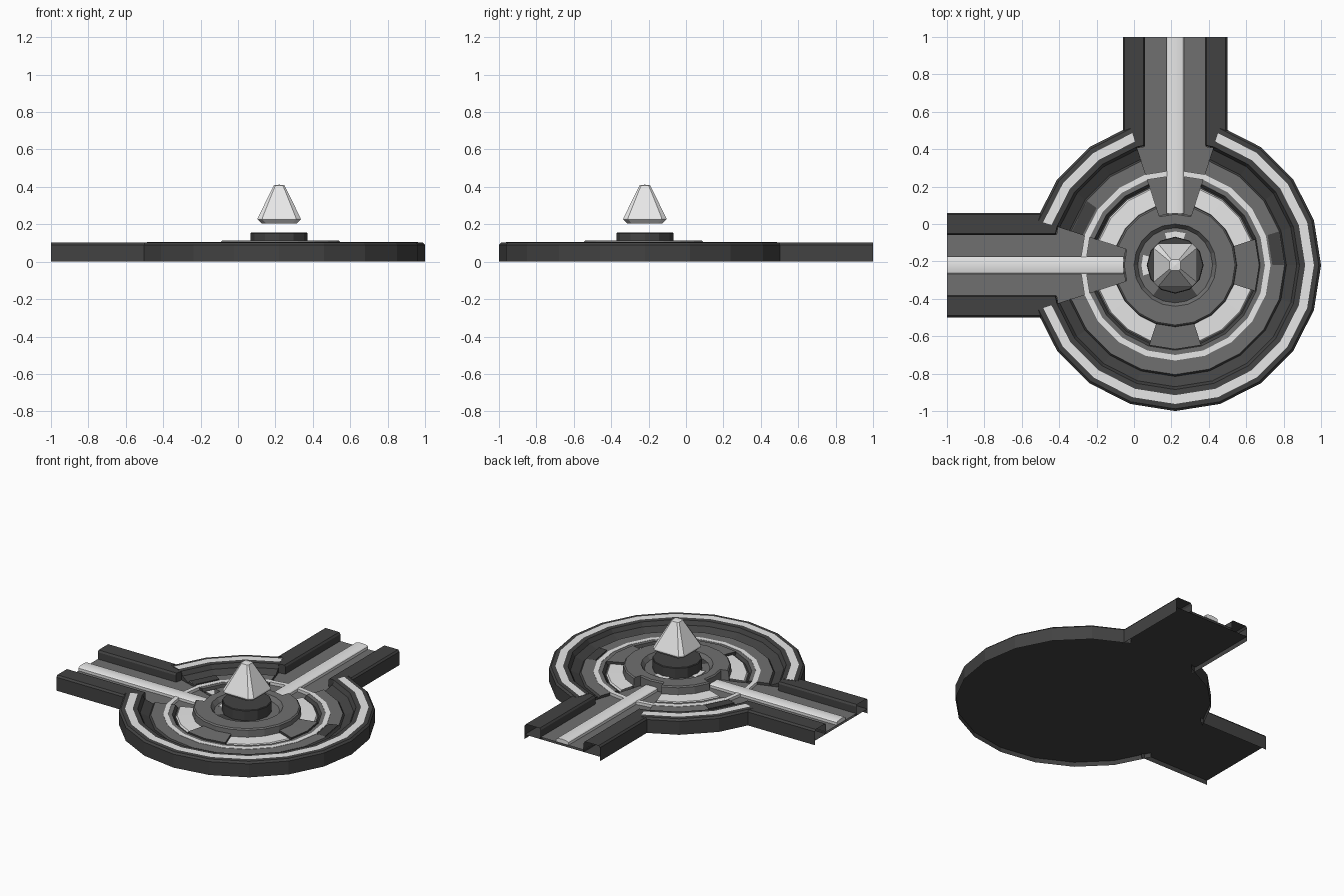
import bpy, bmesh, math

if "Cube" in bpy.data.objects:
    bpy.data.objects.remove(bpy.data.objects["Cube"])

CX, CY = 0.22, -0.22          # centre of the round plaza
SIDES = 20


def material(name, v):
    m = bpy.data.materials.new(name)
    m.diffuse_color = (v, v, v, 1)
    m.use_nodes = True
    m.node_tree.nodes["Principled BSDF"].inputs["Base Color"].default_value = m.diffuse_color
    return m


DARK, GREY, LIGHT = 0, 1, 2
MATS = [material("dark_metal", 0.055), material("mid_grey", 0.16),
        material("pale_light", 0.8)]


def finish(name, bm, rot=0.0):
    bmesh.ops.remove_doubles(bm, verts=bm.verts, dist=0.0001)
    me = bpy.data.meshes.new(name)
    bm.to_mesh(me)
    bm.free()
    ob = bpy.data.objects.new(name, me)
    for m in MATS:
        me.materials.append(m)
    ob.location = (CX, CY, 0)
    ob.rotation_euler[2] = rot
    bpy.context.collection.objects.link(ob)
    return ob


def face(bm, pts, mat):
    f = bm.faces.new([bm.verts.new(p) for p in pts])
    f.material_index = mat
    return f


def polar(r, z, a):
    return (r * math.cos(a), r * math.sin(a), z)


def revolve(name, profile, mats, segs=range(SIDES), cap=None, cap_mat=DARK,
            sides=SIDES):
    """Sweep an outside-to-inside profile over the chosen segments;
    cap closes the open ends of each run of segments."""
    bm = bmesh.new()
    segs = set(segs)
    step = 2 * math.pi / sides
    for k in sorted(segs):
        a, b = k * step, (k + 1) * step
        for i, ((r0, z0), (r1, z1)) in enumerate(zip(profile, profile[1:])):
            face(bm, [polar(r0, z0, a), polar(r0, z0, b),
                      polar(r1, z1, b), polar(r1, z1, a)], mats[i])
        if cap:
            if (k - 1) % sides not in segs:
                face(bm, [polar(r, z, a) for r, z in cap], cap_mat)
            if (k + 1) % sides not in segs:
                face(bm, [polar(r, z, b) for r, z in reversed(cap)], cap_mat)
    return finish(name, bm)


CHANNEL = {4, 5, 9, 10}                 # segments opened by the two arms
SOLID = set(range(SIDES)) - CHANNEL
GAPS = {19, 0, 14, 15}                  # bridges facing away from the arms
PADS = SOLID - GAPS

# Recessed underside of the plaza
bm = bmesh.new()
face(bm, [polar(0.778, 0.03, -k * 2 * math.pi / SIDES) for k in range(SIDES)], DARK)
finish("plaza_underside", bm)

# Outer rim, inner slope and stepped grey ring
rim = [(0.78, 0), (0.78, 0.09), (0.768, 0.102), (0.742, 0.104), (0.695, 0.104),
       (0.665, 0.102), (0.65, 0.075), (0.595, 0.05), (0.585, 0.062),
       (0.455, 0.062), (0.44, 0.045), (0.43, 0.045)]
revolve("outer_rim", rim,
        [DARK, DARK, DARK, LIGHT, DARK, DARK, DARK, DARK, GREY, DARK, DARK],
        SOLID, cap=rim[5:] + [(0.43, 0.03), (0.665, 0.03)])

# Dark cover plates on the grey ring
revolve("ring_cover", [(0.582, 0.062), (0.582, 0.068), (0.52, 0.068), (0.52, 0.062)],
        [DARK] * 3, {0, 8})

# Thin glowing ring all the way round
revolve("thin_light_ring", [(0.51, 0.04), (0.51, 0.064), (0.48, 0.064), (0.48, 0.04)],
        [LIGHT] * 3)

# Grey floor where the arms enter the plaza
revolve("channel_floor", [(0.66, 0.045), (0.27, 0.045)], [GREY], CHANNEL)

# Four light pads with bridges between them
revolve("light_pads", [(0.432, 0.045), (0.425, 0.056), (0.32, 0.06)],
        [LIGHT, LIGHT], PADS)
bridge = [(0.45, 0.045), (0.45, 0.07), (0.32, 0.076)]
revolve("pad_bridges", bridge, [DARK, GREY], GAPS, cap=bridge + [(0.32, 0.045)])

# Raised hub, cut back where the light strips arrive
inner = [(0.22, 0.113), (0.2, 0.085), (0.12, 0.085)]
hub = [(0.332, 0.045), (0.328, 0.105), (0.32, 0.113)] + inner
revolve("hub", hub, [GREY] * 5, SOLID, cap=[hub[0], hub[1], hub[2], (0.25, 0.113),
                                            (0.25, 0.045)], cap_mat=GREY)
revolve("hub_notch", [(0.28, 0.045), (0.28, 0.105), (0.272, 0.113)] + inner,
        [GREY] * 5, CHANNEL)
revolve("hub_lights", [(0.18, 0.086), (0.18, 0.091), (0.14, 0.091)],
        [LIGHT] * 2, CHANNEL)
revolve("hub_dark_floor", [(0.205, 0.087), (0.14, 0.087)], [DARK], {13, 14, 15, 16})

# Pedestal
revolve("pedestal", [(0.152, 0.08), (0.152, 0.152), (0.148, 0.156), (0.0001, 0.156)],
        [DARK] * 3, range(12), sides=12)

# Floating crystal: stacked squares with cut corners
bm = bmesh.new()
rings = []
for h, c, z in ((0.095, 0.07, 0.205), (0.116, 0.09, 0.226),
                (0.114, 0.09, 0.234), (0.029, 0.02, 0.408)):
    pts = [(h, -c), (h, c), (c, h), (-c, h), (-h, c), (-h, -c), (-c, -h), (c, -h)]
    rings.append([(x, y, z) for x, y in pts])
for i in range(8):
    j = (i + 1) % 8
    for lo, hi in zip(rings, rings[1:]):
        face(bm, [lo[i], lo[j], hi[j], hi[i]], LIGHT)
    face(bm, [rings[-1][i], rings[-1][j], (0, 0, 0.412)], LIGHT)
face(bm, rings[0][::-1], LIGHT)
finish("crystal", bm)

# Two identical arms: one to the back, one to the left
END = 1.22
for label, rot in (("back", 0.0), ("left", math.pi / 2)):
    # Floor and wide underside plate
    bm = bmesh.new()
    face(bm, [(-0.165, 0.60, 0.044), (0.165, 0.60, 0.044),
              (0.165, END, 0.044), (-0.165, END, 0.044)], GREY)
    face(bm, [(-0.279, 0.735, 0.03), (-0.279, END, 0.03),
              (0.279, END, 0.03), (0.279, 0.735, 0.03)], DARK)
    finish(label + "_arm_floor", bm, rot)

    # Hollow side rails with chamfered edges
    bm = bmesh.new()
    for s in (1, -1):
        def rail_face(pts):
            pts = [(s * x, y, z) for x, y, z in pts]
            face(bm, pts if s > 0 else pts[::-1], DARK)
        t, w = 0.102, 0.09
        # top
        rail_face([(0.168, 0.64, t), (0.206, 0.632, t), (0.238, 0.732, t),
                   (0.27, 0.72, t), (0.27, END, t), (0.168, END, t)])
        # chamfers
        rail_face([(0.27, 0.72, t), (0.28, 0.72, w), (0.28, END, w), (0.27, END, t)])
        rail_face([(0.16, 0.64, w), (0.168, 0.64, t), (0.168, END, t), (0.16, END, w)])
        # outer and inner walls
        rail_face([(0.28, 0.70, 0), (0.28, END, 0), (0.28, END, w), (0.28, 0.70, w)])
        rail_face([(0.16, END, 0.03), (0.16, 0.64, 0.03), (0.16, 0.64, w), (0.16, END, w)])
        # end towards the plaza
        rail_face([(0.16, 0.64, 0.03), (0.206, 0.628, 0.03), (0.206, 0.632, t),
                   (0.168, 0.64, t), (0.16, 0.64, w)])
    finish(label + "_arm_rails", bm, rot)

    # Rounded light strip
    bm = bmesh.new()
    arc = [(0.046, 0.044)] + [(0.046 * math.cos(math.pi * i / 6),
                               0.062 + 0.011 * math.sin(math.pi * i / 6))
                              for i in range(7)] + [(-0.046, 0.044)]
    for (x0, z0), (x1, z1) in zip(arc, arc[1:]):
        f = face(bm, [(x0, 0.275, z0), (x0, END, z0), (x1, END, z1), (x1, 0.275, z1)],
                 LIGHT)
        f.smooth = abs(x0 - x1) > 0.001
    for y, pts in ((0.275, arc), (END, arc[::-1])):
        face(bm, [(x, y, z) for x, z in pts], LIGHT)
    bmesh.ops.recalc_face_normals(bm, faces=bm.faces)
    finish(label + "_light_strip", bm, rot)
